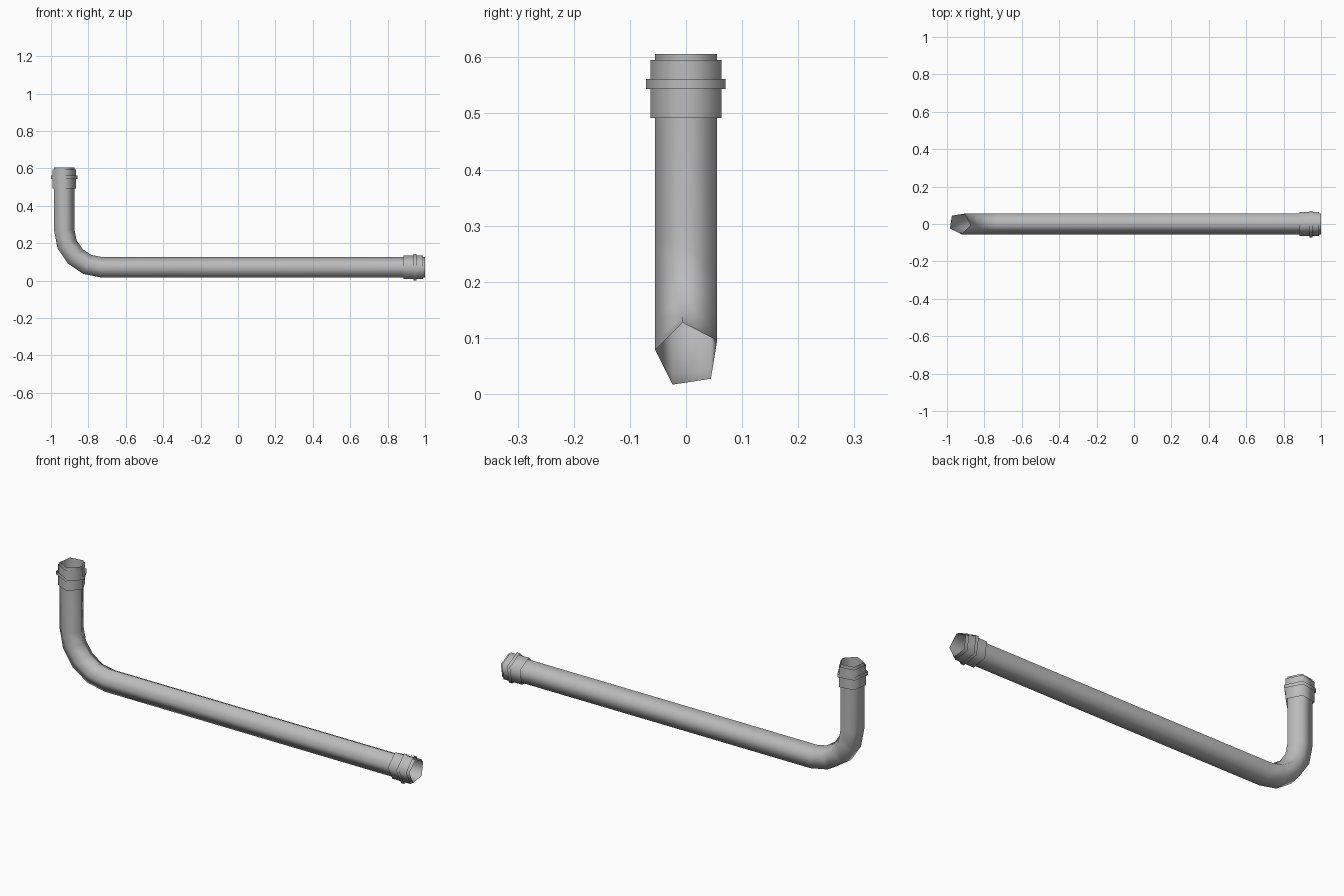
import bpy, bmesh, math
from mathutils import Vector

if "Cube" in bpy.data.objects:
    bpy.data.objects.remove(bpy.data.objects["Cube"], do_unlink=True)

SIDES = 5
TWIST = math.radians(26.7)      # roll of the five-sided section
AXIS_Y, AXIS_Z, AXIS_X = 0.003, 0.069, -0.932
BEND = 0.202                    # elbow centreline radius
ELBOW = Vector((AXIS_X + BEND, AXIS_Y, AXIS_Z + BEND))

grey = bpy.data.materials.new("pipe_grey")
grey.use_nodes = True
grey.diffuse_color = (0.5, 0.5, 0.5, 1)
grey.node_tree.nodes["Principled BSDF"].inputs["Base Color"].default_value = grey.diffuse_color


def horizontal(x):
    return Vector((x, AXIS_Y, AXIS_Z)), 0.0


def vertical(z):
    return Vector((AXIS_X, AXIS_Y, z)), math.pi / 2


def elbow(a):
    return ELBOW - BEND * Vector((math.sin(a), 0, math.cos(a))), a


def tube(name, stations, radius):
    """Open smooth tube lofted through (centre, bend angle) stations."""
    bm = bmesh.new()
    rings = []
    for centre, a in stations:
        inner = Vector((math.sin(a), 0, math.cos(a)))
        ring = []
        for i in range(SIDES):
            t = TWIST + math.tau * i / SIDES
            offset = Vector((0, math.cos(t), 0)) + inner * math.sin(t)
            ring.append(bm.verts.new(centre + offset * radius))
        rings.append(ring)
    for r, s in zip(rings, rings[1:]):
        for i in range(SIDES):
            j = (i + 1) % SIDES
            bm.faces.new((r[i], s[i], s[j], r[j])).smooth = True
    mesh = bpy.data.meshes.new(name)
    bm.to_mesh(mesh)
    bm.free()
    mesh.materials.append(grey)
    bpy.context.collection.objects.link(bpy.data.objects.new(name, mesh))


# Main pipe: long run, four-step elbow, short riser
bend = [elbow(math.pi / 2 * k / 4) for k in range(5)]
tube("pipe", [horizontal(1.0)] + bend + [vertical(0.606)], 0.0588)

# Matching sleeve and raised band at each open end
for label, place, end, sign in (("long_end", horizontal, 1.0, -1), ("riser", vertical, 0.606, -1)):
    for part, near, far, radius in (("collar", 0.011, 0.114, 0.0673), ("band", 0.045, 0.062, 0.0752)):
        span = [place(end + sign * near), place(end + sign * far)]
        if place is vertical:
            span.reverse()
        tube(f"{label}_{part}", span, radius)
